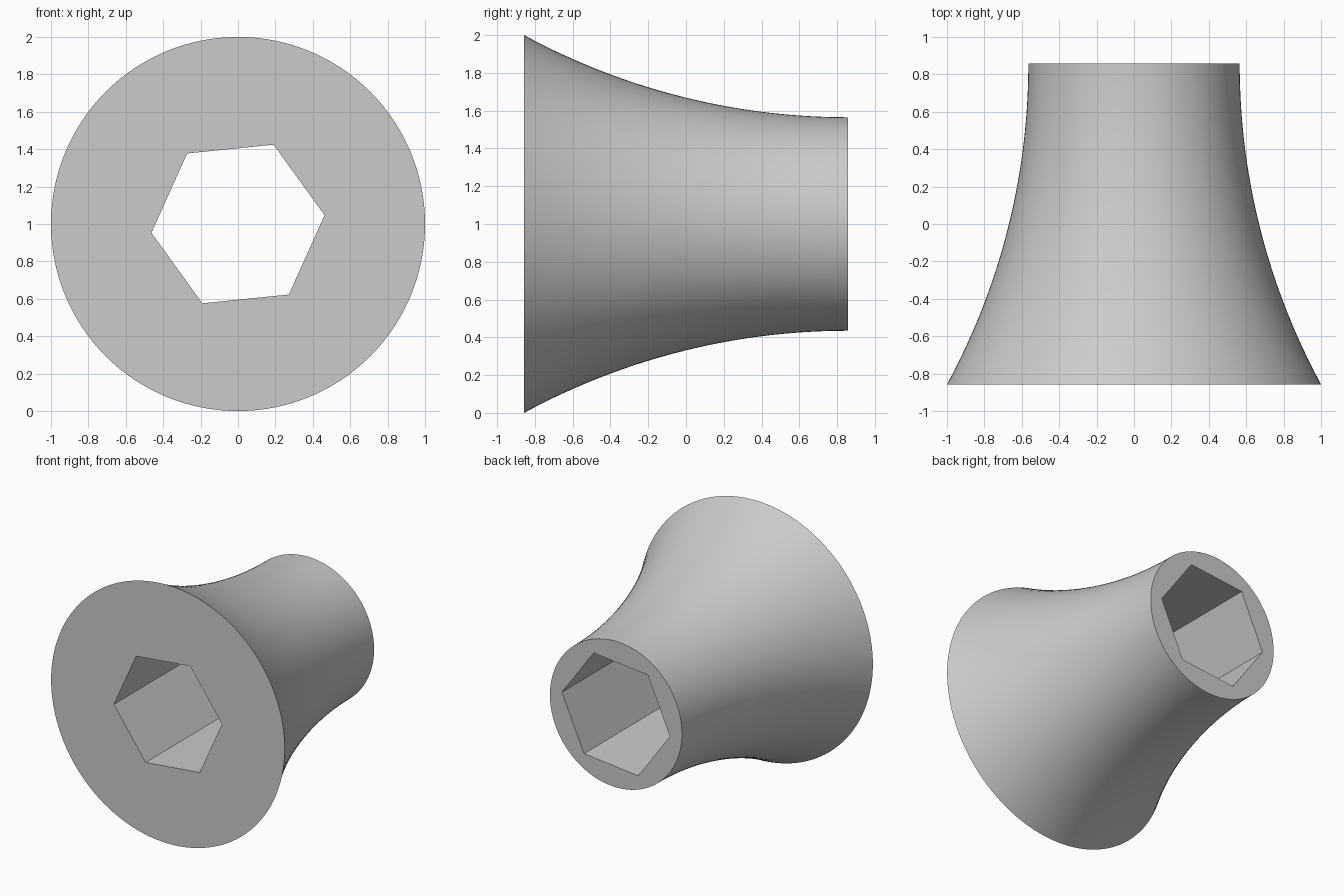
import bpy
import bmesh
from math import cos, sin, pi, radians, sqrt

cube = bpy.data.objects.get("Cube")
if cube:
    bpy.data.objects.remove(cube, do_unlink=True)

HALF = 0.857        # half length along y
WIDE, NARROW = 1.0, 0.565
HEX_R, HEX_TURN = 0.465, radians(5.8)
SEGMENTS, STEPS = 128, 32

# Single grey material
grey = bpy.data.materials.new("plain grey")
grey.use_nodes = True
colour = (0.6, 0.6, 0.6, 1)
grey.diffuse_color = colour
grey.node_tree.nodes["Principled BSDF"].inputs["Base Color"].default_value = colour

bm = bmesh.new()


def ring(radius, y, count, turn=0.0):
    """Closed loop of vertices around the y axis."""
    angles = [turn + 2 * pi * i / count for i in range(count)]
    return [bm.verts.new((radius * cos(a), y, 1 + radius * sin(a))) for a in angles]


def bridge(a, b):
    """Quads between two matching loops."""
    n = len(a)
    for i in range(n):
        j = (i + 1) % n
        bm.faces.new((a[i], a[j], b[j], b[i]))


def loop_edges(loop):
    return [bm.edges.get((v, loop[i - 1])) for i, v in enumerate(loop)]


# Flared outer wall: a circular arc that runs level at the narrow end
length, rise = 2 * HALF, WIDE - NARROW
arc = (length ** 2 + rise ** 2) / (2 * rise)
outer = []
for i in range(STEPS + 1):
    y = -HALF + length * i / STEPS
    radius = NARROW + arc - sqrt(arc ** 2 - (HALF - y) ** 2)
    outer.append(ring(radius, y, SEGMENTS))
for a, b in zip(outer, outer[1:]):
    bridge(a, b)

# Straight hexagonal bore
bore = [ring(HEX_R, y, 6, HEX_TURN) for y in (-HALF, HALF)]
bridge(*bore)

# Flat end faces around the bore
for rim, hole in ((outer[0], bore[0]), (outer[-1], bore[1])):
    bmesh.ops.triangle_fill(bm, use_beauty=True,
                            edges=loop_edges(rim) + loop_edges(hole))

bmesh.ops.recalc_face_normals(bm, faces=bm.faces[:])
mesh = bpy.data.meshes.new("flared_sleeve")
bm.to_mesh(mesh)
bm.free()
mesh.materials.append(grey)

sleeve = bpy.data.objects.new("flared_sleeve", mesh)
bpy.context.collection.objects.link(sleeve)
bpy.ops.object.select_all(action='DESELECT')
sleeve.select_set(True)
bpy.context.view_layer.objects.active = sleeve
bpy.ops.object.shade_smooth_by_angle(angle=radians(30))
